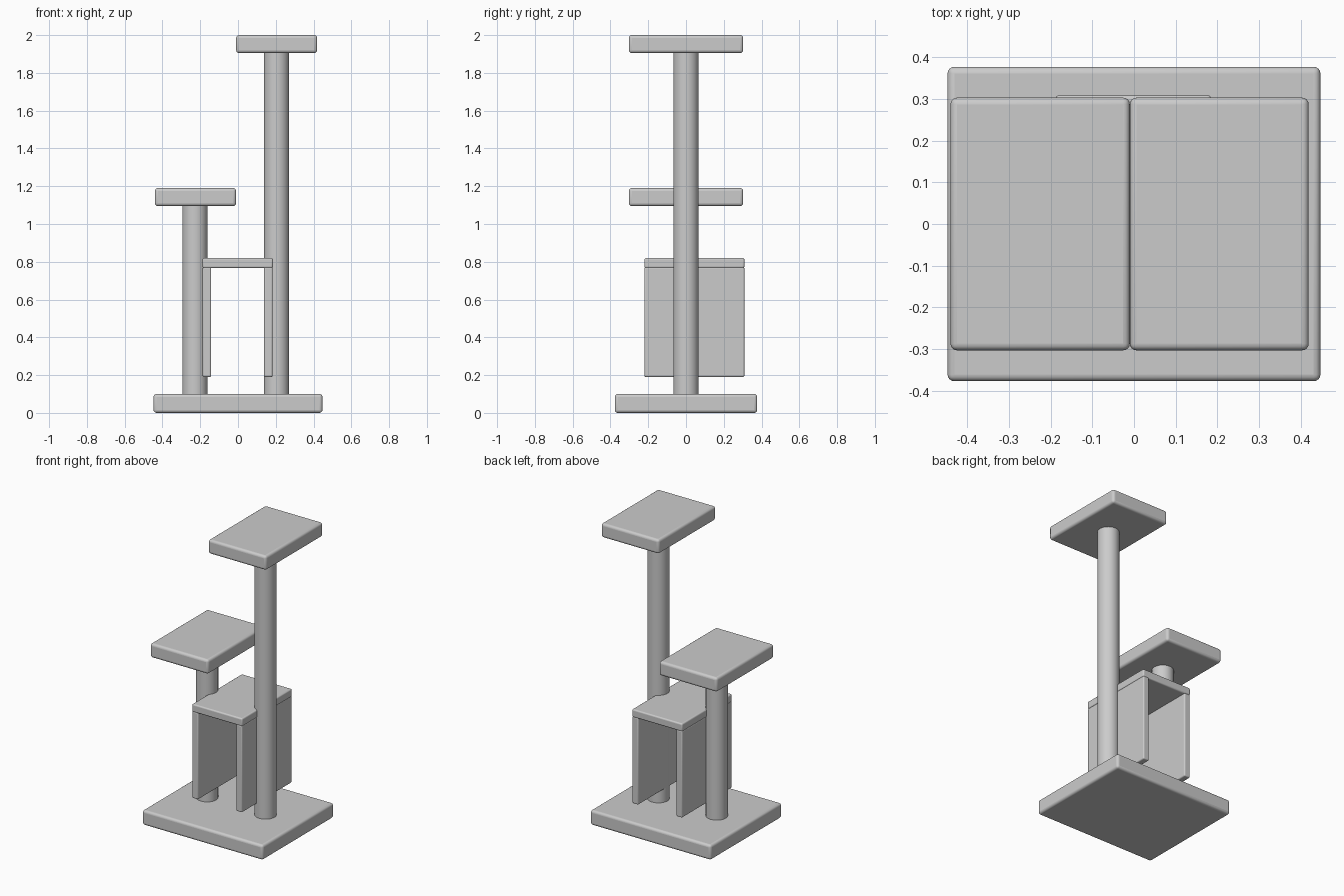
import bpy

if "Cube" in bpy.data.objects:
    bpy.data.objects.remove(bpy.data.objects["Cube"])


def smooth(obj):
    bpy.ops.object.select_all(action='DESELECT')
    obj.select_set(True)
    bpy.context.view_layer.objects.active = obj
    bpy.ops.object.shade_smooth_by_angle()


def slab(name, x, y, z, bevel):
    """Rounded box from (min, max) ranges."""
    bpy.ops.mesh.primitive_cube_add(
        size=1, location=[(a + b) / 2 for a, b in (x, y, z)])
    obj = bpy.context.object
    obj.name = name
    obj.scale = [b - a for a, b in (x, y, z)]
    bpy.ops.object.transform_apply(location=False, rotation=False, scale=True)
    mod = obj.modifiers.new("rounding", 'BEVEL')
    mod.width = bevel
    mod.segments = 4
    smooth(obj)


def post(name, x, z0, z1, radius=0.067):
    bpy.ops.mesh.primitive_cylinder_add(
        vertices=48, radius=radius, depth=z1 - z0, location=(x, 0, (z0 + z1) / 2))
    obj = bpy.context.object
    obj.name = name
    smooth(obj)


# Base board
slab("base", (-0.447, 0.447), (-0.377, 0.377), (0, 0.1), 0.016)

# Posts with their perches
for side, px, x0, x1, top in (("low", -0.228, -0.44, -0.01, 1.19),
                              ("high", 0.204, -0.01, 0.419, 2.0)):
    post(side + "_post", px, 0.003, top - 0.06)
    slab(side + "_perch", (x0, x1), (-0.303, 0.303), (top - 0.095, top), 0.016)

# Open hide-box held between the posts
depth = (-0.22, 0.309)
slab("box_roof", (-0.188, 0.185), depth, (0.767, 0.82), 0.009)
slab("box_left_wall", (-0.187, -0.142), depth, (0.19, 0.772), 0.008)
slab("box_right_wall", (0.138, 0.183), depth, (0.19, 0.772), 0.008)
